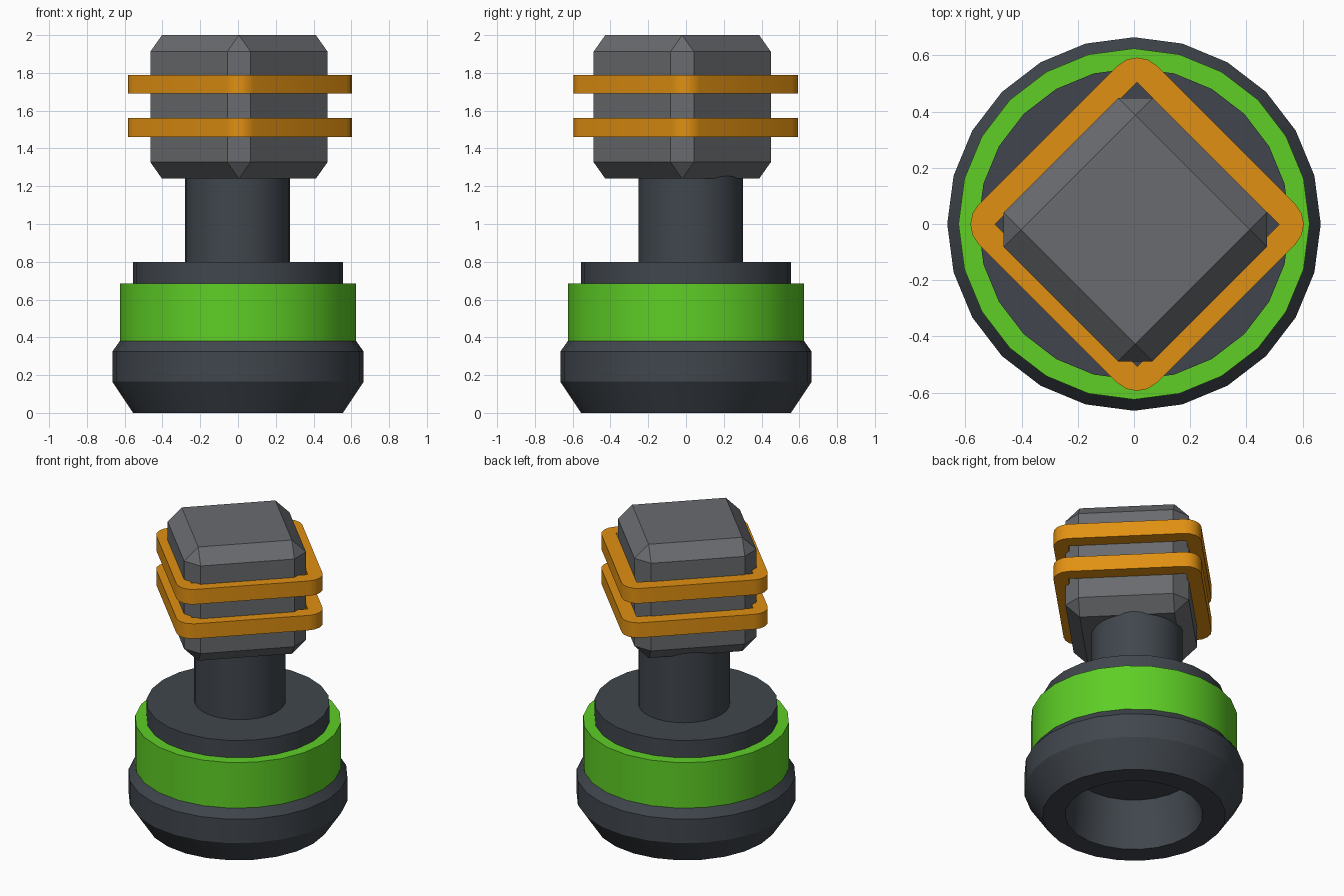
import bpy, bmesh, math
from mathutils import Matrix

if "Cube" in bpy.data.objects:
    bpy.data.objects.remove(bpy.data.objects["Cube"])


def material(name, rgb):
    m = bpy.data.materials.new(name)
    m.diffuse_color = (*rgb, 1)
    m.use_nodes = True
    m.node_tree.nodes["Principled BSDF"].inputs["Base Color"].default_value = m.diffuse_color
    return m


DARK = material("dark slate", (0.052, 0.062, 0.075))
GREY = material("mid grey", (0.14, 0.146, 0.156))
GREEN = material("bright green", (0.112, 0.62, 0.019))
ORANGE = material("orange", (0.75, 0.28, 0.006))


def finish(name, bm, mat, smooth=True):
    bmesh.ops.recalc_face_normals(bm, faces=bm.faces)
    mesh = bpy.data.meshes.new(name)
    bm.to_mesh(mesh)
    bm.free()
    ob = bpy.data.objects.new(name, mesh)
    bpy.context.collection.objects.link(ob)
    mesh.materials.append(mat)
    if smooth:
        bpy.ops.object.select_all(action='DESELECT')
        ob.select_set(True)
        bpy.context.view_layer.objects.active = ob
        bpy.ops.object.shade_smooth_by_angle(angle=math.radians(25))
    return ob


def lathe(name, profile, mat, sides=24, center=(0, 0), closed=False):
    """Revolve (radius, z) points; an open profile is capped at both ends."""
    bm = bmesh.new()
    rings = []
    for r, z in profile:
        rings.append([bm.verts.new((center[0] + r * math.cos(k * math.tau / sides),
                                    center[1] + r * math.sin(k * math.tau / sides), z))
                      for k in range(sides)])
    pairs = list(zip(rings, rings[1:]))
    if closed:
        pairs.append((rings[-1], rings[0]))
    else:
        bm.faces.new(rings[0])
        bm.faces.new(rings[-1])
    for a, b in pairs:
        for k in range(sides):
            j = (k + 1) % sides
            bm.faces.new((a[k], a[j], b[j], b[k]))
    return finish(name, bm, mat)


# Base with recessed underside and raised top step
lathe("base", [(0.375, 0.32), (0.417, 0), (0.555, 0), (0.665, 0.165), (0.665, 0.325),
               (0.615, 0.395), (0.555, 0.395), (0.555, 0.80)], DARK)

# Green collar around the base
lathe("collar", [(0.55, 0.37), (0.625, 0.37), (0.625, 0.685), (0.55, 0.685)], GREEN, closed=True)

# Neck, slightly off centre
lathe("neck", [(0.277, 0.79), (0.277, 1.27)], DARK, sides=32, center=(-0.003, 0.025))

# Chamfered block head, turned 45 degrees
bm = bmesh.new()
bmesh.ops.create_cube(bm, size=1)
bmesh.ops.scale(bm, vec=(0.75, 0.75, 0.76), verts=bm.verts)
bmesh.ops.bevel(bm, geom=bm.edges[:], offset=0.087, segments=1, affect='EDGES')
bmesh.ops.transform(bm, verts=bm.verts,
                    matrix=Matrix.Translation((0.005, -0.02, 1.62)) @ Matrix.Rotation(math.pi / 4, 4, 'Z'))
finish("head", bm, GREY, smooth=False)


# Square bands with rounded outer corners and sharp inner corners
def band(name, z0, z1, outer=0.449, inner=0.358, r=0.10, seg=4):
    bm = bmesh.new()
    cx, cy = 0.011, -0.001
    columns = []
    for q in range(4):
        corner = q * math.pi / 2          # corners point along x and y
        for s in range(seg + 1):
            a = corner - math.pi / 4 + s * math.pi / 2 / seg
            d = (outer - r) * math.sqrt(2)
            po = (cx + d * math.cos(corner) + r * math.cos(a),
                  cy + d * math.sin(corner) + r * math.sin(a))
            columns.append((po, q))
    out = [[bm.verts.new((*p, z)) for p, q in columns] for z in (z0, z1)]
    d = inner * math.sqrt(2)
    inn = [[bm.verts.new((cx + d * math.cos(q * math.pi / 2), cy + d * math.sin(q * math.pi / 2), z))
            for q in range(4)] for z in (z0, z1)]
    n = len(columns)
    for k in range(n):
        j = (k + 1) % n
        qa, qb = columns[k][1], columns[j][1]
        bm.faces.new((out[0][k], out[0][j], out[1][j], out[1][k]))
        for level in (0, 1):
            loop = [out[level][k], out[level][j], inn[level][qb]]
            if qa != qb:
                loop.append(inn[level][qa])
        # top and bottom wedge or straight strip
            bm.faces.new(loop)
    for q in range(4):
        p = (q + 1) % 4
        bm.faces.new((inn[0][q], inn[0][p], inn[1][p], inn[1][q]))
    finish(name, bm, ORANGE)


band("lower_band", 1.46, 1.56)
band("upper_band", 1.69, 1.79)
